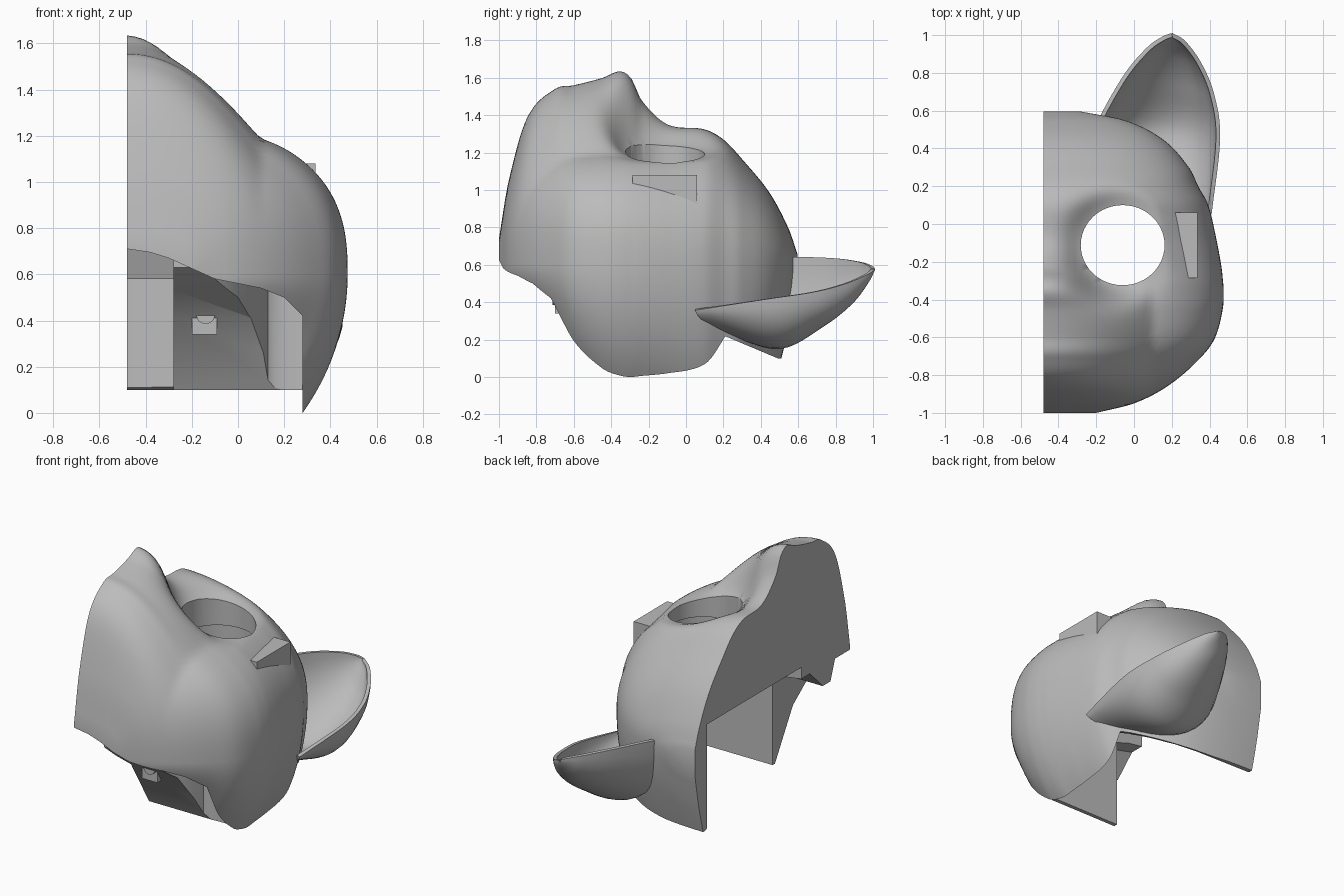
import bpy, bmesh, math
from mathutils import Vector

if "Cube" in bpy.data.objects:
    bpy.data.objects.remove(bpy.data.objects["Cube"])

CUT_X = -0.48          # flat plane that halves the mask
CHEEK_X = 0.28         # inner flat of the cheek

grey = bpy.data.materials.new("plain_grey")
grey.use_nodes = True
grey.diffuse_color = (0.5, 0.5, 0.5, 1)
grey.node_tree.nodes["Principled BSDF"].inputs["Base Color"].default_value = (0.5, 0.5, 0.5, 1)


def make(name, rings, caps=True, closed=True):
    """Skin a list of equal-length rings into one mesh."""
    bm = bmesh.new()
    rows = [[bm.verts.new(p) for p in ring] for ring in rings]
    n = len(rows[0])
    for a, b in zip(rows, rows[1:]):
        for i in range(n if closed else n - 1):
            j = (i + 1) % n
            bm.faces.new((a[i], a[j], b[j], b[i]))
    if caps:
        bm.faces.new(rows[0])
        bm.faces.new(rows[-1])
    bmesh.ops.remove_doubles(bm, verts=bm.verts, dist=1e-5)
    bmesh.ops.recalc_face_normals(bm, faces=bm.faces)
    mesh = bpy.data.meshes.new(name)
    bm.to_mesh(mesh)
    bm.free()
    mesh.materials.append(grey)
    ob = bpy.data.objects.new(name, mesh)
    bpy.context.collection.objects.link(ob)
    return ob


def prism(name, outline, axis, lo, hi):
    """Extrude a 2D outline along an axis (0, 1 or 2)."""
    def at(p, h):
        c = list(p)
        c.insert(axis, h)
        return c
    return make(name, [[at(p, h) for p in outline] for h in (lo, hi)])


def box(name, x0, x1, y0, y1, z0, z1):
    return prism(name, [(x0, y0), (x1, y0), (x1, y1), (x0, y1)], 2, z0, z1)


def ellipse(cx, cy, rx, ry, n=48):
    return [(cx + rx * math.cos(math.tau * i / n), cy + ry * math.sin(math.tau * i / n))
            for i in range(n)]


def activate(ob):
    bpy.ops.object.select_all(action='DESELECT')
    ob.select_set(True)
    bpy.context.view_layer.objects.active = ob


def smooth(ob, degrees=35):
    activate(ob)
    bpy.ops.object.shade_smooth_by_angle(angle=math.radians(degrees))


def subtract(ob, cutter):
    activate(ob)
    mod = ob.modifiers.new("cut", 'BOOLEAN')
    mod.operation = 'DIFFERENCE'
    mod.solver = 'EXACT'
    mod.object = cutter
    bpy.ops.object.modifier_apply(modifier=mod.name)
    bpy.data.objects.remove(cutter)


def spline(keys, t):
    """Cubic interpolation through rows whose first value is the parameter."""
    i = 0
    while i < len(keys) - 2 and t > keys[i + 1][0]:
        i += 1
    a, b = keys[i], keys[i + 1]
    p, q = keys[max(i - 1, 0)], keys[min(i + 2, len(keys) - 1)]
    h = b[0] - a[0]
    u = (t - a[0]) / h
    out = []
    for k in range(1, len(a)):
        ma = (b[k] - p[k]) / (b[0] - p[0]) * h
        mb = (q[k] - a[k]) / (q[0] - a[0]) * h
        out.append((2*u**3 - 3*u**2 + 1) * a[k] + (u**3 - 2*u**2 + u) * ma
                   + (3*u**2 - 2*u**3) * b[k] + (u**3 - u**2) * mb)
    return out


# Head: y, half width, ridge height, brow height, depth below the widest line
HEAD = [
    (-1.0, .28, .74, .74, .10), (-.95, .48, 1.04, .98, .2), (-.85, .67, 1.385, 1.14, .3),
    (-.7, .84, 1.54, 1.23, .52), (-.6, .91, 1.56, 1.26, .74), (-.45, .95, 1.6, 1.27, .92),
    (-.35, .955, 1.64, 1.27, .98), (-.29, .95, 1.6, 1.27, 1.0), (-.24, .945, 1.49, 1.27, 1.0),
    (-.1, .92, 1.355, 1.28, 1.03), (.1, .873, 1.325, 1.3, 1.08), (.2, .82, 1.27, 1.26, 1.06),
    (.3, .77, 1.165, 1.165, 1.03), (.45, .63, .98, .98, .7), (.55, .43, .79, .79, .34),
    (.595, .2, .66, .66, .1)]
WIDE_Z = 0.6
EYE = (-.06, -.112)


def head_ring(y, n=44):
    w, ridge, brow, deep = spline(HEAD, y)
    power = 2.6 - .3 * min(1, max(0, (y + .3) / .35))
    pts = []
    for i in range(n + 1):                      # upper half with muzzle swell
        a = math.pi / 2 * i / n
        x = w * math.sin(a)
        z = WIDE_Z + (brow - WIDE_Z) * max(0, 1 - (x / w) ** power) ** (1 / power)
        z += (ridge - brow) * max(0, 1 - (x / .58) ** 2) ** 1.15
        x += CUT_X
        r = math.hypot(x - EYE[0], y - EYE[1])  # sunken eye socket
        rim = 1.185 - .17 * (x - EYE[0])
        z -= max(0, z - rim) / (1 + (r / .285) ** 8)
        pts.append((x, y, z))
    for i in range(1, n + 1):                   # lower half
        a = math.pi / 2 * i / n
        pts.append((CUT_X + w * math.cos(a), y, WIDE_Z - deep * math.sin(a)))
    return pts


STEPS = 90
y0, y1 = HEAD[0][0], HEAD[-1][0]
stations = [y0 + (y1 - y0) * (.6 * i / STEPS + .2 * (1 - math.cos(math.pi * i / STEPS)))
            for i in range(STEPS + 1)]
head = make("mask_head", [head_ring(y) for y in stations])

# Hollow behind the face, mouth opening, slanted underside, eye hole and its inner pocket
hollow = [(-.7, -.5), (CHEEK_X, -.5), (CHEEK_X, .1), (.23, .24), (.15, .33),
          (.03, .41), (-.1, .45), (-.7, .48)]
subtract(head, prism("hollow_cutter", hollow, 2, -1, .785))
mouth = [(-.7, .712), (CUT_X, .71), (-.38, .695), (-.3, .67), (-.2, .625), (-.1, .58), (.1, .54),
         (.2, .5), (CHEEK_X, .42), (CHEEK_X, -1), (-.7, -1)]
subtract(head, prism("mouth_cutter", mouth, 1, -1.3, -.45))
under = [(-1.3, -1), (-1.3, .1), (-.2, .1), (-.2, .39), (.49, .1), (1, .1), (1, -1)]
subtract(head, prism("underside_cutter", under, 0, -.7, CHEEK_X))
subtract(head, prism("eye_cutter", ellipse(*EYE, .222, .212), 2, .5, 2))
subtract(head, prism("pocket_cutter", ellipse(*EYE, .25, .24), 2, .5, 1.05))
smooth(head)

# Sloping jaw plate, hollowed at its outer end into an upright wall
jaw = prism("jaw_plate", [(-.515, .1), (-.7, .41), (-.86, .53), (-.98, .63), (-.98, .66),
                          (-.49, .66), (-.49, .1)], 0, -.28, CHEEK_X)
turn = [(-.18, -1), (-.1, -.92), (0, -.82), (.05, -.71), (.11, -.61), (.13, -.54), (.16, -.52),
        (.21, -.512), (.4, -.51), (.4, -1.2), (-.18, -1.2)]
subtract(jaw, prism("jaw_cutter", turn, 2, -.2, 1))
smooth(jaw, 25)

# Tooth-like rib across the middle of the mouth
prism("mouth_rib", [(-.88, .8), (-.8, .58), (-.72, .58), (-.5, .8)], 0, CUT_X, -.28)

# Hinge block with its round pin
box("hinge_block", -.2, -.09, -.7, -.52, .34, .43)
pin = prism("hinge_pin", ellipse(-.14, .425, .04, .04, 24), 1, -.715, -.52)
smooth(pin)

# Small square bracket sunk into the side
box("side_bracket", .2, .335, -.285, .06, .87, 1.08)

# Ear: left rim, right rim, left drop and right drop from tip to root
EAR = [
    (0, .2, 1.0, .58, .2, 1.0, .575, .0, .0), (.3, .16, .985, .595, .26, .965, .55, .07, .06),
    (1, .08, .93, .615, .345, .85, .5, .22, .18), (2, -.04, .79, .635, .415, .68, .455, .42, .28),
    (3, -.165, .575, .64, .445, .45, .42, .64, .34), (4, -.17, .53, .62, .4, .05, .36, .68, .05)]


def ear_ring(t, n=20):
    v = spline(EAR, t)
    left, right = Vector(v[:3]), Vector(v[3:6])
    low_left = left - Vector((0, 0, v[6]))
    low_right = right - Vector((0, 0, v[7]))
    ring = []
    for i in range(n + 1):
        u = i / n
        ring.append(left * (1 - u) ** 3 + low_left * 3 * u * (1 - u) ** 2
                    + low_right * 3 * u * u * (1 - u) + right * u ** 3)
    return ring


ear = make("ear", [ear_ring(4 * (i / 32) ** 1.4) for i in range(33)], caps=False, closed=False)
activate(ear)
wall = ear.modifiers.new("wall", 'SOLIDIFY')
wall.thickness = 0.022
wall.offset = 0
bpy.ops.object.modifier_apply(modifier=wall.name)
smooth(ear, 45)
